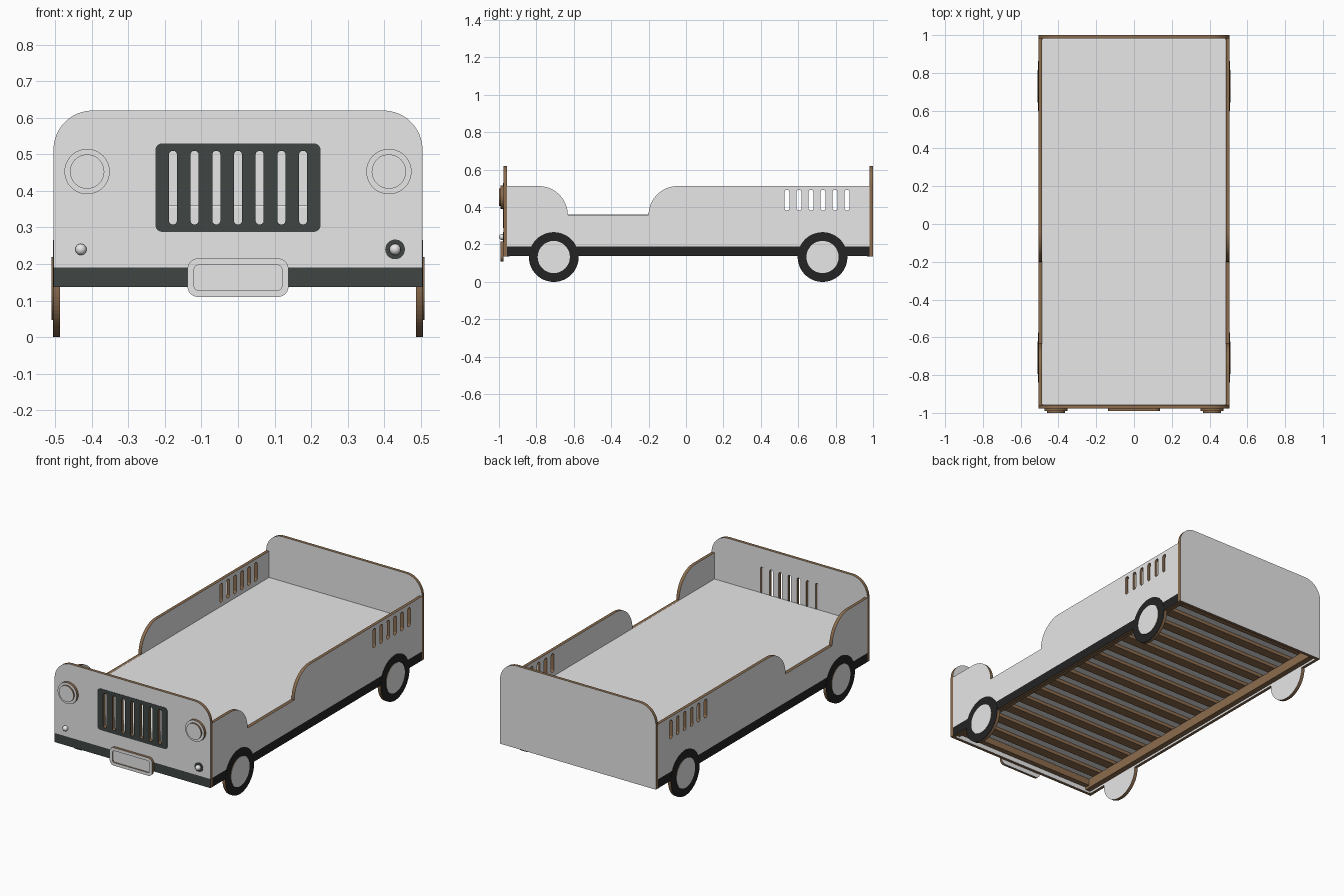
import bpy, bmesh, math
from mathutils import Matrix

if "Cube" in bpy.data.objects:
    bpy.data.objects.remove(bpy.data.objects["Cube"])

def mat(name, c):
    m = bpy.data.materials.new(name)
    m.diffuse_color = (*c, 1)
    m.use_nodes = True
    m.node_tree.nodes["Principled BSDF"].inputs["Base Color"].default_value = m.diffuse_color
    return m

WHITE = mat("white paint", (0.8, 0.8, 0.8))
WOOD = mat("wood edge", (0.26, 0.15, 0.075))
GREEN = mat("dark green grey", (0.05, 0.062, 0.06))
BLACK = mat("black paint", (0.017, 0.017, 0.017))

FRONT, REAR, HALF, T = -0.976, 1.0, 0.505, 0.018
BASE, BAND, TOP = 0.137, 0.19, 0.512

def arc(cx, cy, r, a0, a1, n=16):
    return [(cx + r * math.cos(math.radians(a0 + (a1 - a0) * i / n)),
             cy + r * math.sin(math.radians(a0 + (a1 - a0) * i / n))) for i in range(n + 1)]

def rounded(x0, x1, z0, z1, r, n=8):
    return (arc(x1 - r, z1 - r, r, 0, 90, n) + arc(x0 + r, z1 - r, r, 90, 180, n)
            + arc(x0 + r, z0 + r, r, 180, 270, n) + arc(x1 - r, z0 + r, r, 270, 360, n))

def circle(cx, cz, r, n=48):
    return arc(cx, cz, r, 0, 360, n)[:-1]

def plate(name, loops, axis, a, b, face=WHITE, edge=WOOD, band=None, out=-1):
    """Cut a board from outline + holes, spanning a..b along axis ('x' or 'y').
    Faces are painted, edges get their own colour, band paints the outer side low down."""
    cu = bpy.data.curves.new(name, 'CURVE')
    cu.dimensions, cu.fill_mode, cu.extrude = '2D', 'BOTH', abs(b - a) / 2
    for pts in loops:
        s = cu.splines.new('POLY')
        s.points.add(len(pts) - 1)
        for p, (u, v) in zip(s.points, pts):
            p.co = (u, v, 0, 1)
        s.use_cyclic_u = True
    tmp = bpy.data.objects.new(name + " helper", cu)
    bpy.context.collection.objects.link(tmp)
    dg = bpy.context.evaluated_depsgraph_get()
    me = bpy.data.meshes.new_from_object(tmp.evaluated_get(dg))
    bpy.data.objects.remove(tmp)
    me.materials.clear()
    for m in (face, edge) + ((band,) if band else ()):
        me.materials.append(m)
    mid = (a + b) / 2
    bm = bmesh.new()
    bm.from_mesh(me)
    for v in bm.verts:
        u, w, d = v.co
        v.co = (u, mid + d, w) if axis == 'y' else (mid + d, u, w)
    bmesh.ops.remove_doubles(bm, verts=bm.verts, dist=1e-5)
    if band:
        bmesh.ops.bisect_plane(bm, geom=bm.verts[:] + bm.edges[:] + bm.faces[:],
                               plane_co=(0, 0, BAND), plane_no=(0, 0, 1))
    bmesh.ops.recalc_face_normals(bm, faces=bm.faces)
    bm.normal_update()
    k = 'xyz'.index(axis)
    for f in bm.faces:
        f.smooth = False
        # a cap lies entirely at one depth, an edge face spans the thickness
        depths = [v.co[k] for v in f.verts]
        cap = max(depths) - min(depths) < 1e-4
        f.material_index = 0 if cap else 1
        if band and cap and (depths[0] - mid) * out > 0 and f.calc_center_median().z < BAND:
            f.material_index = 2
    bm.to_mesh(me)
    bm.free()
    ob = bpy.data.objects.new(name, me)
    bpy.context.collection.objects.link(ob)
    return ob

def box(name, x0, x1, y0, y1, z0, z1, m, bevel=0):
    me = bpy.data.meshes.new(name)
    bm = bmesh.new()
    bmesh.ops.create_cube(bm, size=1, matrix=Matrix.Translation(
        ((x0 + x1) / 2, (y0 + y1) / 2, (z0 + z1) / 2)) @ Matrix.Diagonal((x1 - x0, y1 - y0, z1 - z0, 1)))
    if bevel:
        bmesh.ops.bevel(bm, geom=bm.edges[:], offset=bevel, segments=3, profile=0.5, affect='EDGES')
    bm.to_mesh(me)
    bm.free()
    me.materials.append(m)
    ob = bpy.data.objects.new(name, me)
    bpy.context.collection.objects.link(ob)
    return ob

# end boards: rounded top corners, slots through the front one
R = 0.107
end = ([(-HALF, BASE), (HALF, BASE)] + arc(HALF - R, 0.62 - R, R, 0, 90)
       + arc(-HALF + R, 0.62 - R, R, 90, 180))
slots = [rounded(i * 0.0594 - 0.011, i * 0.0594 + 0.011, 0.308, 0.51, 0.0109) for i in range(-3, 4)]
plate("front_board", [end] + slots, 'y', FRONT, FRONT + T, band=GREEN)
plate("rear_board", [end], 'y', REAR - T, REAR)
plate("grille", [rounded(-0.226, 0.226, 0.288, 0.53, 0.018)] + slots, 'y',
      FRONT - 0.002, FRONT, GREEN, GREEN)

# side boards with entry cut-out, vents and wheel bulges, plus wheel plates
WHEELS, WR, C = (-0.707, 0.73), 0.133, 0.155
y0, y1 = FRONT + T, REAR - T
side = [(y0, BASE)]
for wy in WHEELS:
    side += arc(wy, WR, WR, 178, 362, 32)
side += [(y1, BASE), (y1, TOP)] + arc(-0.2 + C, TOP - C, C, 90, 180) \
    + arc(-0.632 - C, TOP - C, C, 0, 90) + [(y0, TOP)]
vents = [rounded(0.54 + i * 0.0642 - 0.013, 0.54 + i * 0.0642 + 0.013, 0.382, 0.492, 0.0125)
         for i in range(6)]
for s, label in ((-1, "left"), (1, "right")):
    plate(label + "_side_board", [side] + vents, 'x', s * (HALF - T), s * HALF, band=BLACK, out=s)
    for wy, end_name in zip(WHEELS, ("front", "rear")):
        nm = f"{label}_{end_name}_"
        plate(nm + "tyre", [circle(wy, WR, WR), circle(wy, WR, 0.086)], 'x',
              s * HALF, s * (HALF + 0.002), BLACK, BLACK)
        plate(nm + "hub", [circle(wy, WR, 0.086)], 'x', s * HALF, s * (HALF + 0.005))

    # headlights: stepped discs
    plate(label + "_headlight_ring", [circle(s * 0.413, 0.453, 0.062)], 'y', FRONT - 0.015, FRONT)
    plate(label + "_headlight_lens", [circle(s * 0.413, 0.453, 0.047)], 'y', -1.0, FRONT - 0.015)

    # small domed indicator lamps, the right one on a dark round base
    if s > 0:
        plate(label + "_lamp_base", [circle(s * 0.43, 0.24, 0.027)], 'y', FRONT - 0.002, FRONT, GREEN, GREEN)
    me = bpy.data.meshes.new("lamp")
    bm = bmesh.new()
    bmesh.ops.create_uvsphere(bm, u_segments=24, v_segments=12, radius=0.0155,
                              matrix=Matrix.Translation((s * 0.43, -0.984, 0.24)))
    for f in bm.faces:
        f.smooth = True
    bm.to_mesh(me)
    bm.free()
    me.materials.append(WHITE)
    bpy.context.collection.objects.link(bpy.data.objects.new(label + "_indicator_lamp", me))

    # ledge carrying the slats
    xs = sorted((s * 0.455, s * (HALF - T)))
    box(label + "_slat_ledge", *xs, y0, y1, 0.15, 0.205, WOOD)

# bumper plate with a raised frame
outer = rounded(-0.138, 0.138, 0.11, 0.215, 0.028)
inner = rounded(-0.12, 0.12, 0.128, 0.197, 0.012)
plate("bumper_plate", [outer], 'y', FRONT - 0.008, FRONT)
plate("bumper_frame", [outer, inner], 'y', FRONT - 0.015, FRONT - 0.008)

# cross rails, slats and mattress
box("front_cross_rail", -0.455, 0.455, y0, y0 + 0.03, 0.165, 0.205, WOOD)
box("rear_cross_rail", -0.455, 0.455, y1 - 0.03, y1, 0.165, 0.205, WOOD)
N, W = 15, 0.058
for i in range(N):
    c = y0 + 0.09 + (y1 - y0 - 0.18) * i / (N - 1)
    box(f"slat_{i + 1}", -HALF + T, HALF - T, c - W / 2, c + W / 2, 0.205, 0.225, WOOD)
box("mattress", -HALF + T, HALF - T, y0, y1, 0.225, 0.361, WHITE, 0.006)
